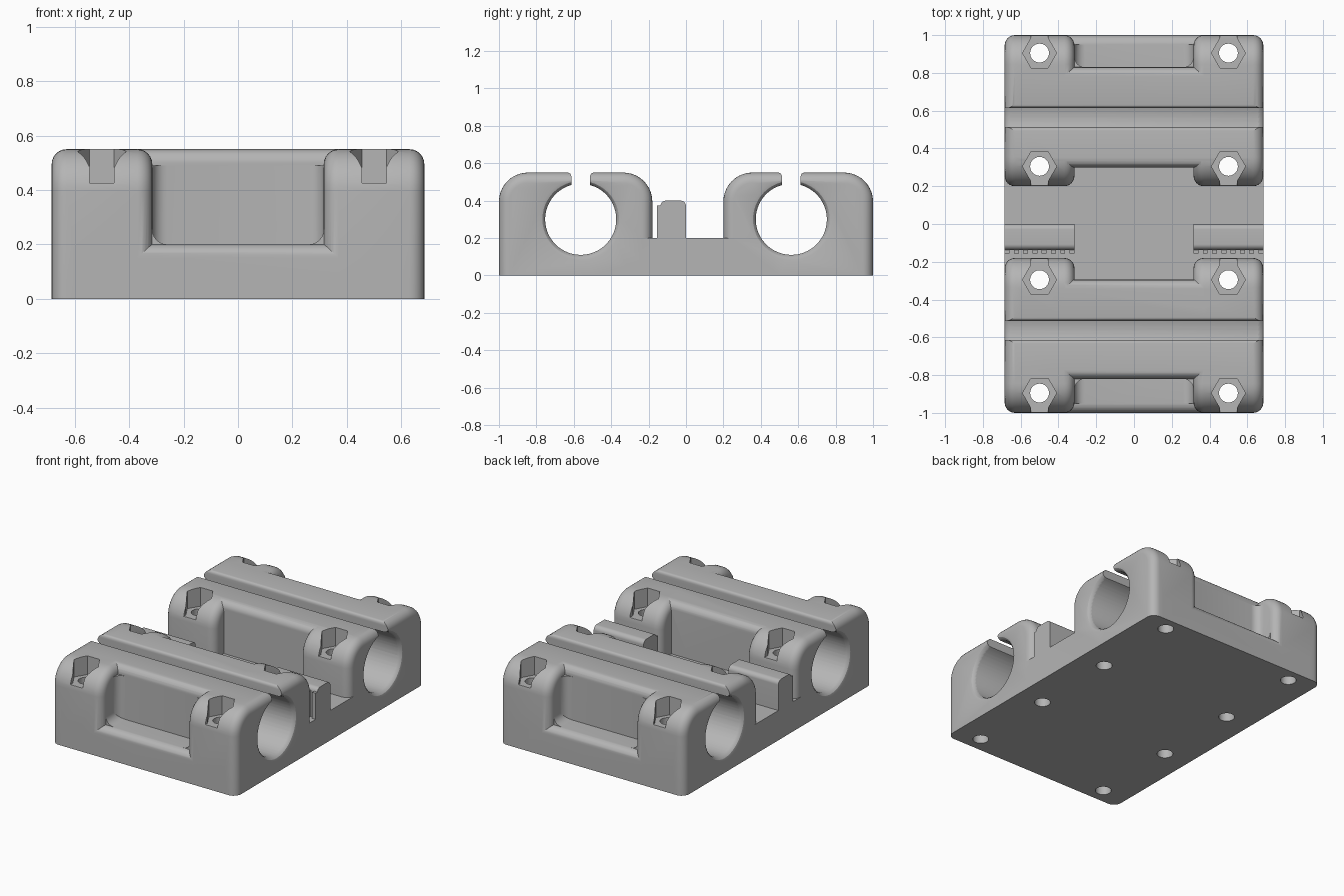
import bpy, bmesh
from math import sin, cos, pi, asin, radians

cube = bpy.data.objects.get("Cube")
if cube:
    bpy.data.objects.remove(cube, do_unlink=True)

HALF_W, TOP, FLOOR = 0.685, 0.55, 0.2
POCKET_X, ROUND = 0.315, 0.055

grey = bpy.data.materials.new("plain_grey")
grey.use_nodes = True
colour = (0.46, 0.46, 0.46, 1)
grey.diffuse_color = colour
grey.node_tree.nodes["Principled BSDF"].inputs["Base Color"].default_value = colour


def arc(cx, cy, r, a0, a1, n):
    """Points on an arc, angles in degrees."""
    steps = [radians(a0 + (a1 - a0) * i / n) for i in range(n + 1)]
    return [(cx + r * cos(a), cy + r * sin(a)) for a in steps]


def arch(y0, y1, r, top, bottom=0.0):
    """Upright profile with rounded upper corners."""
    return ([(y0, bottom), (y1, bottom)] + arc(y1 - r, top - r, r, 0, 90, 10)
            + arc(y0 + r, top - r, r, 90, 180, 10))


def prism(name, points, axis, lo, hi, round_ends=0.0):
    """Extrude a profile along an axis, optionally rounding the end outlines above the base."""
    place = {"x": lambda a, b, t: (t, a, b),
             "y": lambda a, b, t: (a, t, b),
             "z": lambda a, b, t: (a, b, t)}[axis]
    bm = bmesh.new()
    ends = [[bm.verts.new(place(a, b, t)) for a, b in points] for t in (lo, hi)]
    caps = [bm.faces.new(ring) for ring in ends]
    n = len(points)
    for i in range(n):
        j = (i + 1) % n
        bm.faces.new((ends[0][i], ends[0][j], ends[1][j], ends[1][i]))
    bmesh.ops.recalc_face_normals(bm, faces=bm.faces)
    if round_ends:
        edges = [e for cap in caps for e in cap.edges
                 if max(v.co.z for v in e.verts) > 0.001]
        bmesh.ops.bevel(bm, geom=edges, offset=round_ends, segments=6,
                        profile=0.5, affect="EDGES", clamp_overlap=False)
        bmesh.ops.recalc_face_normals(bm, faces=bm.faces)
    return finish(name, bm)


def finish(name, bm):
    mesh = bpy.data.meshes.new(name)
    bm.to_mesh(mesh)
    bm.free()
    mesh.materials.append(grey)
    obj = bpy.data.objects.new(name, mesh)
    bpy.context.scene.collection.objects.link(obj)
    return obj


def combine(target, other, operation):
    mod = target.modifiers.new(operation, "BOOLEAN")
    mod.operation, mod.solver, mod.object = operation, "EXACT", other
    bpy.context.view_layer.objects.active = target
    bpy.ops.object.modifier_apply(modifier=mod.name)
    bpy.data.objects.remove(other, do_unlink=True)


def box_profile(a0, a1, b0, b1):
    return [(a0, b0), (a1, b0), (a1, b1), (a0, b1)]


def flare(name, y, z, side):
    """Rounded lead-in at a bore mouth."""
    r, n, lip = 0.19, 48, 0.03
    bm = bmesh.new()
    stations = [(HALF_W + 0.05, r + lip)]
    stations += [(HALF_W - lip + lip * sin(a), r + lip - lip * cos(a))
                 for a in [pi / 2, pi / 3, pi / 6, 0.05]]
    stations += [(HALF_W - 0.1, r - 0.02)]
    rings = [[bm.verts.new((side * x, y + rad * cos(2 * pi * i / n), z + rad * sin(2 * pi * i / n)))
              for i in range(n)] for x, rad in stations]
    for p, q in zip(rings, rings[1:]):
        for i in range(n):
            j = (i + 1) % n
            bm.faces.new((p[i], p[j], q[j], q[i]))
    bm.faces.new(rings[0])
    bm.faces.new(rings[-1])
    bmesh.ops.recalc_face_normals(bm, faces=bm.faces)
    return finish(name, bm)


# Base: a long slab with rounded end edges and a full-width middle
body = prism("bearing_carriage", arch(-1, 1, 0.05, FLOOR), "x", -0.6, 0.6)
solids = [prism("middle_base", box_profile(-0.5, 0.5, 0, FLOOR), "x", -HALF_W, HALF_W)]

# Two bearing blocks: a core wall, four corner pillars each, pocket fillets
for s, inner, core_in, core_out in ((1, 0.2, 0.3, 0.83), (-1, 0.18, 0.295, 0.82)):
    y0, y1 = sorted((s * core_in, s * core_out))
    solids.append(prism("core_wall", arch(y0, y1, 0.05, TOP), "x", -0.6, 0.6))
    y0, y1 = sorted((s * inner, s))
    for side in (-1, 1):
        x0, x1 = sorted((side * POCKET_X, side * HALF_W))
        solids.append(prism("pillar", arch(y0, y1, 0.155, TOP), "x", x0, x1, ROUND))
        # Concave fillets in the outer pocket corners
        c = POCKET_X - ROUND
        curve = arc(c, FLOOR + ROUND, ROUND, -90, 0, 6)
        floor_fillet = curve + [(POCKET_X + 0.02, FLOOR + ROUND),
                                (POCKET_X + 0.02, FLOOR - 0.02), (c, FLOOR - 0.02)]
        solids.append(prism("floor_fillet", [(side * x, z) for x, z in floor_fillet],
                            "y", s * (core_out - 0.03), s * 0.95))
        curve = arc(c, core_out + ROUND, ROUND, -90, 0, 6)
        wall_fillet = curve + [(POCKET_X + 0.02, core_out + ROUND),
                               (POCKET_X + 0.02, core_out - 0.02), (c, core_out - 0.02)]
        solids.append(prism("wall_fillet", [(side * x, s * y) for x, y in wall_fillet],
                            "z", FLOOR - 0.05, TOP - 0.06))

# Belt clips with a toothed face
for side in (-1, 1):
    x0, x1 = sorted((side * POCKET_X, side * HALF_W))
    solids.append(prism("belt_clip", arch(-0.137, 0, 0.03, 0.4, 0.1), "x", x0, x1))
    teeth, width = 7, 0.026
    pitch = (HALF_W - POCKET_X - width) / teeth
    comb = [(POCKET_X, -0.1)]
    for i in range(teeth + 1):
        x = POCKET_X + i * pitch
        comb += [(x, -0.135), (x, -0.155), (x + width, -0.155), (x + width, -0.135)]
    comb.append((HALF_W, -0.1))
    solids.append(prism("belt_teeth", [(side * x, y) for x, y in comb], "z", 0.1, 0.375))

for part in solids:
    combine(body, part, "UNION")

# Bearing bores, each open at the top through a slot with rounded lips
cutters = []
for s in (-1, 1):
    yc, zc, r, gap, lip = s * 0.563, 0.3, 0.19, 0.05, 0.02
    a = asin(gap / r) * 180 / pi
    key = arc(yc, zc, r, 90 + a, 450 - a, 60)
    key += arc(yc + gap + lip, TOP - lip, lip, 180, 90, 4)
    key += [(yc + gap + lip, 0.65), (yc - gap - lip, 0.65)]
    key += arc(yc - gap - lip, TOP - lip, lip, 90, 0, 4)
    cutters.append(prism("bore_cutter", key, "x", -0.9, 0.9))
    for side in (-1, 1):
        cutters.append(flare("bore_flare", yc, zc, side))

# Bolt holes with hexagonal nut seats open toward the near face
for y, out in ((0.905, 1), (0.305, -1), (-0.295, 1), (-0.895, -1)):
    for x in (-0.5, 0.5):
        half = [(0.09, 0), (0.045, 0.078), (0.045, 0.13)]
        seat = half + [(-u, v) for u, v in reversed(half)] + [(-0.045, -0.078), (0.045, -0.078)]
        cutters.append(prism("nut_seat", [(x + u, y + out * v) for u, v in seat], "z", 0.425, 0.7))
        cutters.append(prism("bolt_hole", arc(x, y, 0.05, 0, 345, 23), "z", -0.1, 0.5))

for cutter in cutters:
    combine(body, cutter, "DIFFERENCE")

# Smooth fillets, crisp edges
bpy.ops.object.select_all(action="DESELECT")
body.select_set(True)
bpy.context.view_layer.objects.active = body
bpy.ops.object.shade_smooth_by_angle(angle=radians(30))
